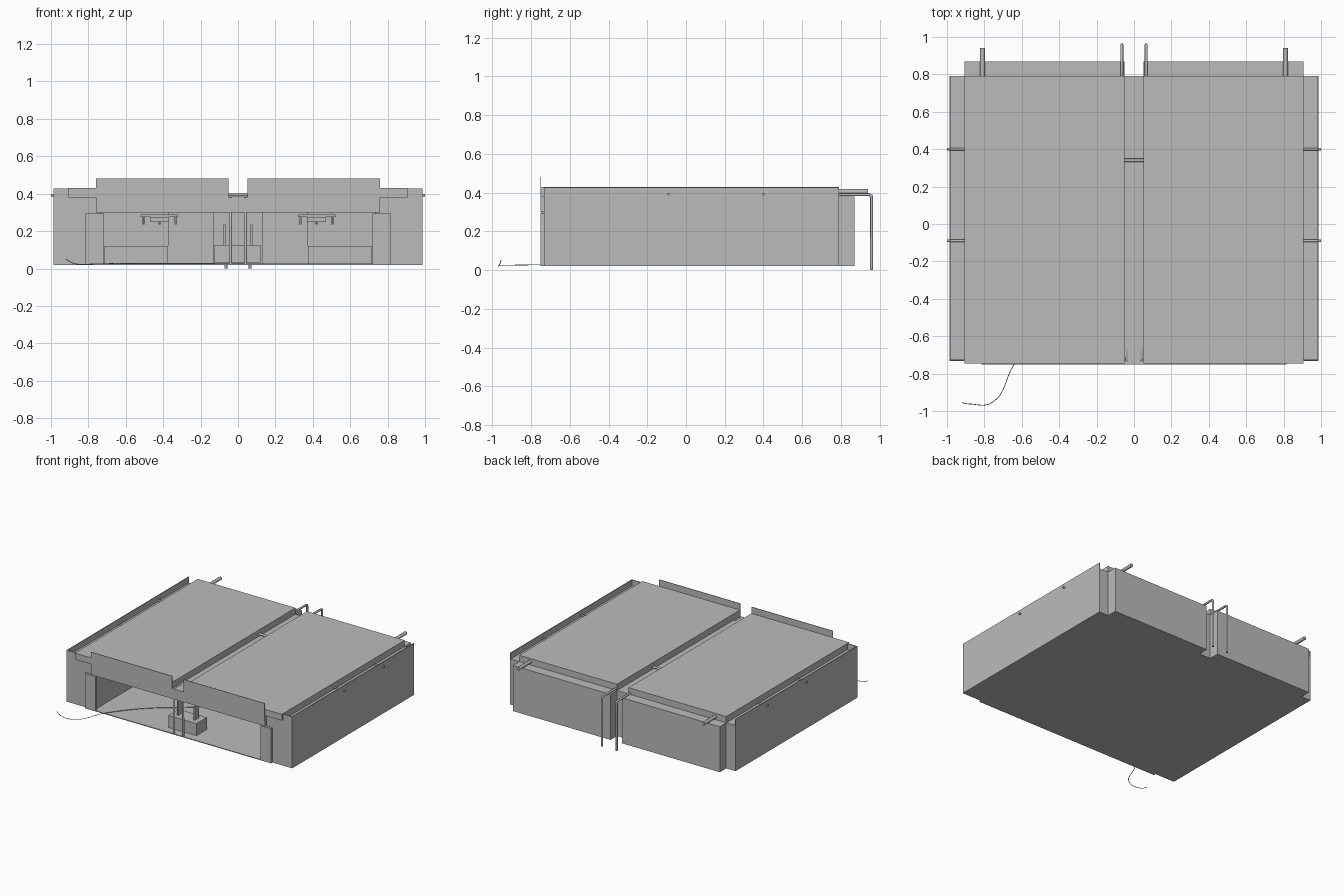
import bpy
import bmesh
from mathutils import Vector

if "Cube" in bpy.data.objects:
    bpy.data.objects.remove(bpy.data.objects["Cube"], do_unlink=True)

grey = bpy.data.materials.new("plain_grey")
grey.use_nodes = True
GREY = (0.5, 0.5, 0.5, 1)
grey.diffuse_color = GREY
grey.node_tree.nodes["Principled BSDF"].inputs["Base Color"].default_value = GREY


def add_object(name, data):
    data.materials.append(grey)
    obj = bpy.data.objects.new(name, data)
    bpy.context.collection.objects.link(obj)
    return obj


def box(name, x, y, z):
    """Box from ranges along the three axes."""
    bm = bmesh.new()
    bmesh.ops.create_cube(bm, size=1)
    for v in bm.verts:
        v.co = [r[0] if c < 0 else r[1] for c, r in zip(v.co, (x, y, z))]
    mesh = bpy.data.meshes.new(name)
    bm.to_mesh(mesh)
    bm.free()
    return add_object(name, mesh)


def pair(name, x, y, z):
    """Box on the left, and its mirror on the right."""
    box("left_" + name, x, y, z)
    box("right_" + name, (-x[1], -x[0]), y, z)


def tube(name, points, radius, smooth=False):
    curve = bpy.data.curves.new(name, "CURVE")
    curve.dimensions = "3D"
    curve.bevel_depth = radius
    curve.bevel_resolution = 2
    curve.use_fill_caps = True
    if smooth:
        spline = curve.splines.new("BEZIER")
        spline.bezier_points.add(len(points) - 1)
        for p, co in zip(spline.bezier_points, points):
            p.co = Vector(co)
            p.handle_left_type = p.handle_right_type = "AUTO"
    else:
        spline = curve.splines.new("POLY")
        spline.points.add(len(points) - 1)
        for p, co in zip(spline.points, points):
            p.co = (*co, 1)
    return add_object(name, curve)


# Floor, ceiling and back wall
box("floor", (-0.98, 0.98), (-0.73, 0.79), (0.02, 0.026))
box("floor_front_edge", (-0.76, 0.76), (-0.75, -0.73), (0.02, 0.026))
box("ceiling", (-0.905, 0.905), (-0.73, 0.79), (0.30, 0.38))
box("front_beam", (-0.76, 0.76), (-0.75, -0.73), (0.30, 0.38))
box("back_wall", (-0.905, 0.905), (0.77, 0.79), (0.02, 0.38))
pair("back_block", (0.05, 0.905), (0.79, 0.87), (0.02, 0.38))

# Side masses, with a gutter behind a thin outer wall
pair("side_mass", (0.735, 0.98), (-0.725, 0.79), (0.02, 0.38))
pair("outer_wall", (0.98, 0.987), (-0.73, 0.79), (0.02, 0.427))
pair("front_wall", (0.76, 0.987), (-0.732, -0.726), (0.02, 0.427))
pair("front_column", (0.72, 0.815), (-0.75, -0.73), (0.02, 0.295))

# Raised roofs either side of the central channel, and front parapets
pair("roof", (0.05, 0.905), (-0.745, 0.79), (0.38, 0.43))
pair("parapet", (0.05, 0.76), (-0.752, -0.748), (0.335, 0.48))

# Inner partitions and low counters
pair("partition", (0.13, 0.375), (0.45, 0.77), (0.026, 0.30))
pair("counter", (0.375, 0.715), (0.35, 0.77), (0.026, 0.12))

# Ceiling lamps
for side, name in ((1, "left"), (-1, "right")):
    cx = side * 0.42
    box(name + "_lamp_bar", (cx - 0.1, cx + 0.1), (-0.3, -0.25), (0.275, 0.29))
    box(name + "_lamp_body", (cx - 0.05, cx + 0.05), (-0.31, -0.24), (0.25, 0.275))
    for i in (-1, 0, 1):
        x = cx + i * 0.085
        tube(name + "_lamp_drop", [(x, -0.275, 0.29), (x, -0.275, 0.235)], 0.005)

# Reception desk with two upright panels
box("desk", (-0.125, 0.12), (-0.69, -0.56), (0.03, 0.125))
pair("desk_panel", (0.068, 0.078), (-0.65, -0.6), (0.125, 0.235))

# Drain pipes and overflow spouts
for side, name in ((1, "left"), (-1, "right")):
    x = side * 0.065
    tube(name + "_back_downpipe", [(x, 0.79, 0.39), (x, 0.945, 0.39),
         (x, 0.955, 0.385), (x, 0.958, 0.375), (x, 0.958, 0.0)], 0.008)
    x = side * 0.04
    tube(name + "_front_downpipe", [(x, -0.66, 0.375), (x, -0.73, 0.375),
         (x, -0.742, 0.365), (x, -0.742, 0.02)], 0.008)
    x = side * 0.81
    tube(name + "_back_spout", [(x, 0.78, 0.405), (x, 0.94, 0.405)], 0.013)
    for y in (-0.09, 0.4):
        tube(name + "_gutter_spout",
             [(side * 0.9, y, 0.392), (side, y, 0.392)], 0.007)
tube("channel_rod", [(-0.05, 0.34, 0.395), (0.05, 0.34, 0.395)], 0.009)

# Loose cable trailing over the floor
tube("cable", [(-0.92, -0.955, 0.05), (-0.88, -0.962, 0.028),
     (-0.76, -0.955, 0.025), (-0.64, -0.75, 0.028), (-0.45, -0.52, 0.028),
     (-0.2, -0.32, 0.028), (0.03, -0.1, 0.028)], 0.002, smooth=True)
